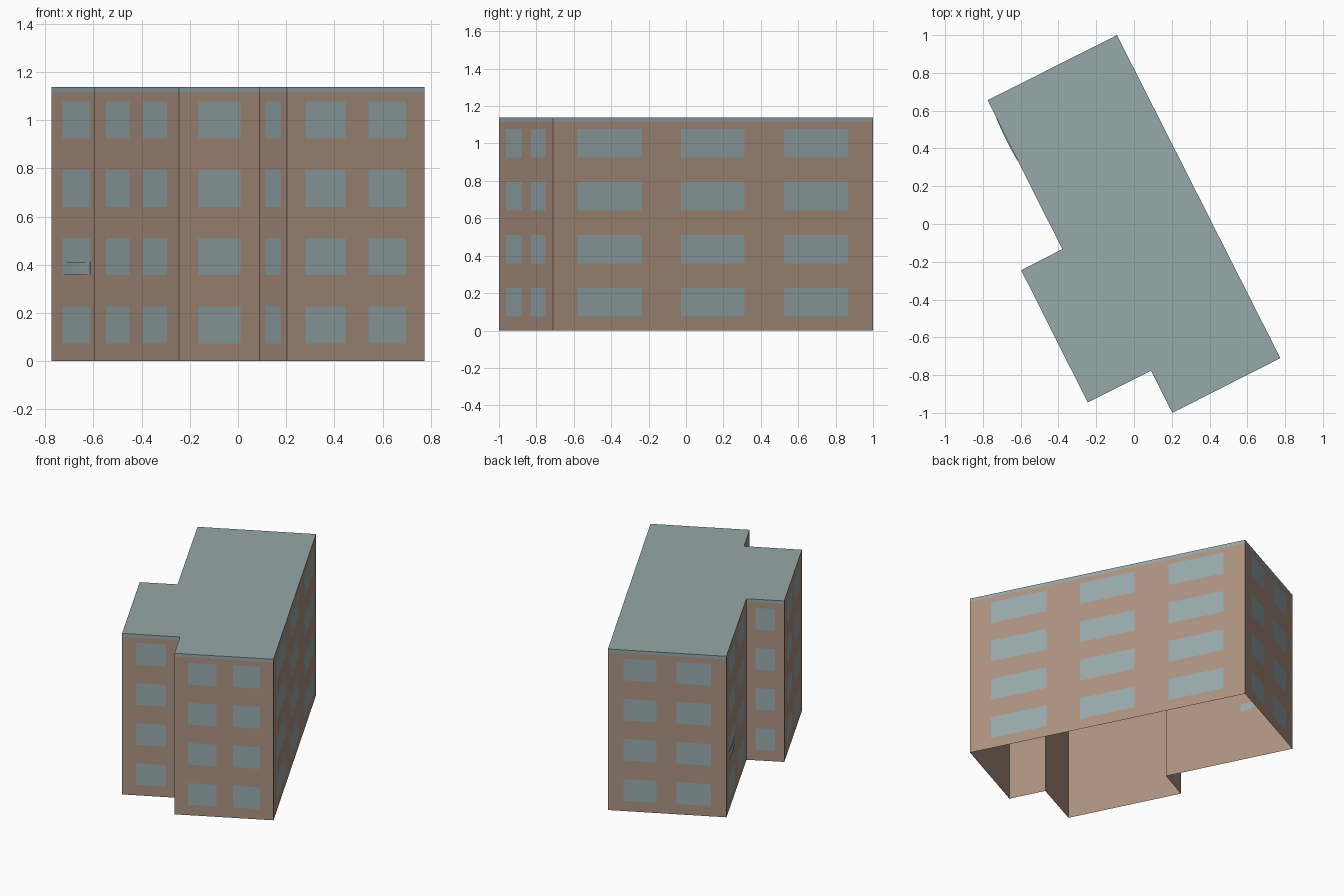
import bpy, bmesh, math
from mathutils import Vector

cube = bpy.data.objects.get("Cube")
if cube:
    bpy.data.objects.remove(cube, do_unlink=True)


def material(name, srgb):
    linear = [((c / 255 + 0.055) / 1.055) ** 2.4 for c in srgb] + [1.0]
    mat = bpy.data.materials.new(name)
    mat.diffuse_color = linear
    mat.use_nodes = True
    bsdf = next(n for n in mat.node_tree.nodes if n.type == "BSDF_PRINCIPLED")
    bsdf.inputs["Base Color"].default_value = linear
    return mat


def finish(name, bm, mat):
    mesh = bpy.data.meshes.new(name)
    bm.to_mesh(mesh)
    bm.free()
    mesh.materials.append(mat)
    obj = bpy.data.objects.new(name, mesh)
    bpy.context.collection.objects.link(obj)
    return obj


def upright_quad(bm, a, b, bottom, top):
    """Vertical face from a to b, facing right of the direction of travel."""
    ring = [(a, top), (a, bottom), (b, bottom), (b, top)]
    return bm.faces.new([bm.verts.new((p.x, p.y, z)) for p, z in ring])


def prism(name, points, bottom, top, mat, capped=True):
    bm = bmesh.new()
    for i, p in enumerate(points):
        upright_quad(bm, p, points[(i + 1) % len(points)], bottom, top)
    if capped:
        bm.faces.new([bm.verts.new((p.x, p.y, top)) for p in points])
        bm.faces.new([bm.verts.new((p.x, p.y, bottom)) for p in reversed(points)])
    bmesh.ops.remove_doubles(bm, verts=bm.verts, dist=0.0001)
    return finish(name, bm, mat)


brick = material("brown_wall", (172, 146, 128))
glass = material("grey_blue_glass", (152, 170, 172))
slate = material("grey_green_roof", (150, 168, 168))

# Footprint corners, counterclockwise, with the window spans along each side
sides = [
    ((-0.09, 1.0), [(0.13, 0.41), (0.58, 0.87)]),
    ((-0.775, 0.655), [(0.12, 0.41), (0.595, 0.886)]),
    ((-0.38, -0.133), [(0.24, 0.76)]),
    ((-0.597, -0.245), [(0.14, 0.42), (0.58, 0.86)]),
    ((-0.245, -0.945), [(0.24, 0.76)]),
    ((0.09, -0.777), [(0.23, 0.77)]),
    ((0.203, -1.0), [(0.135, 0.425), (0.592, 0.865)]),
    ((0.775, -0.71), [(0.076, 0.278), (0.4, 0.598), (0.722, 0.921)]),
]
corners = [Vector(s[0]) for s in sides]

# Wall shell, open underneath, and roof slab
prism("walls", corners, 0, 1.115, brick, capped=False)
prism("roof", corners, 1.115, 1.138, slate)

# Window panes: flat faces just proud of the walls, on every storey
storey, sill, height, proud = 0.2835, 0.074, 0.153, 0.0012
bm = bmesh.new()
for i, (_, spans) in enumerate(sides):
    start = corners[i]
    run = corners[(i + 1) % len(corners)] - start
    out = Vector((run.y, -run.x)).normalized() * -proud
    # Counterclockwise travel keeps the outside on the right
    for a, b in spans:
        for floor in range(4):
            z = sill + floor * storey
            upright_quad(bm, start + run * a - out, start + run * b - out, z, z + height)
finish("windows", bm, glass)

# Shallow bowed panel under one second-storey window
run = corners[2] - corners[1]
out = Vector((run.y, -run.x)).normalized()
first, last = sides[1][1][0]
bow = [corners[1] + run * first]
for k in range(13):
    t = k / 12
    bulge = 0.0015 + 0.005 * math.sin(math.pi * t)
    bow.append(corners[1] + run * (first + (last - first) * t) + out * bulge)
bow.append(corners[1] + run * last)
panel = prism("bowed_panel", bow, 0.357, 0.411, glass)
bpy.context.view_layer.objects.active = panel
panel.select_set(True)
bpy.ops.object.shade_smooth_by_angle()
